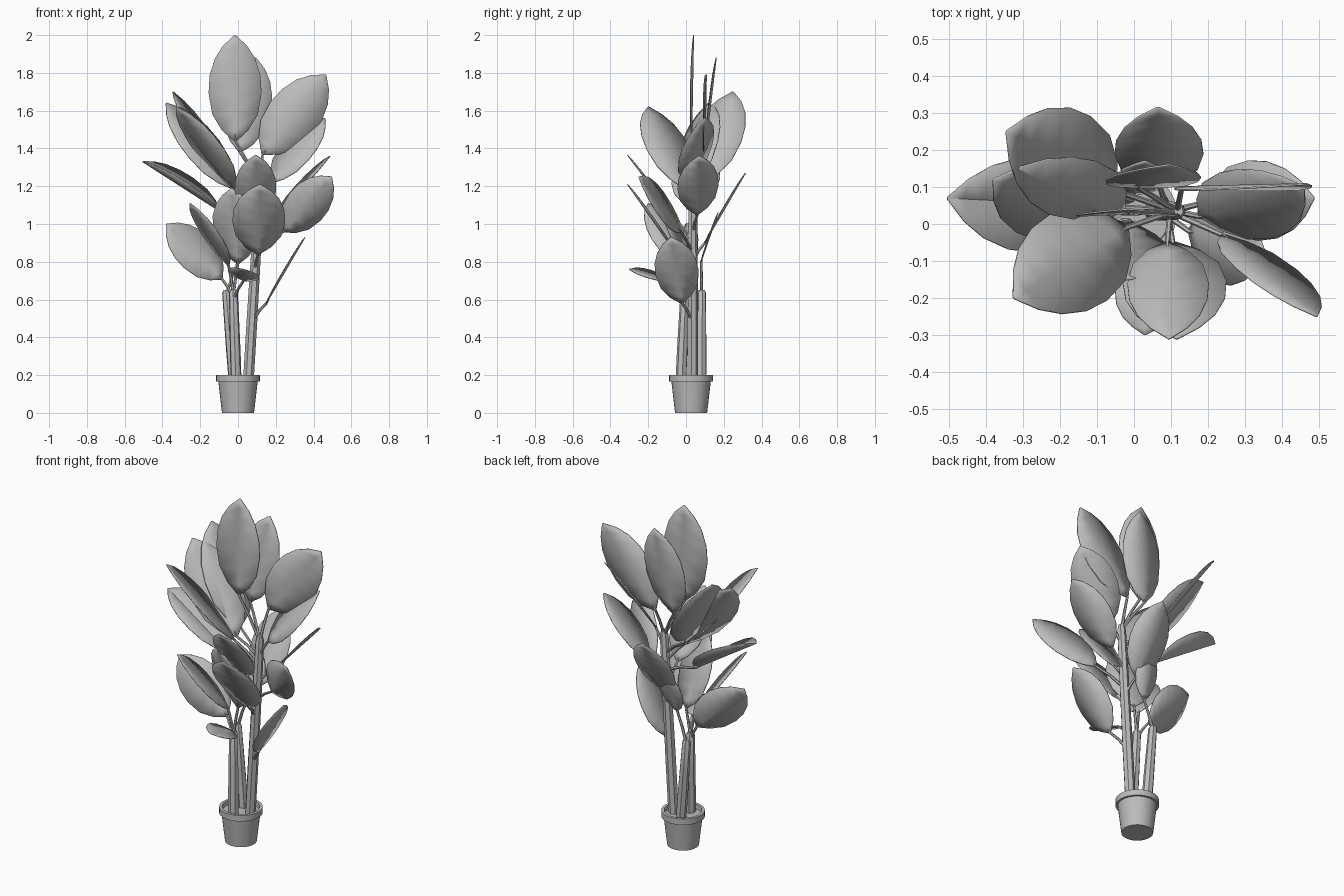
import bpy, bmesh, math
from mathutils import Vector

if "Cube" in bpy.data.objects:
    bpy.data.objects.remove(bpy.data.objects["Cube"])

grey = bpy.data.materials.new("plain grey")
grey.use_nodes = True
grey.diffuse_color = (0.5, 0.5, 0.5, 1)
grey.node_tree.nodes["Principled BSDF"].inputs["Base Color"].default_value = grey.diffuse_color
parts = []


def finish(name, bm):
    """Turn a bmesh into a named object with the shared material."""
    bmesh.ops.recalc_face_normals(bm, faces=bm.faces)
    mesh = bpy.data.meshes.new(name)
    bm.to_mesh(mesh)
    bm.free()
    mesh.materials.append(grey)
    obj = bpy.data.objects.new(name, mesh)
    bpy.context.scene.collection.objects.link(obj)
    parts.append(obj)
    return obj


def skin(bm, rings):
    """Bridge rings of equal size and close both ends."""
    for low, high in zip(rings, rings[1:]):
        for i in range(len(low)):
            j = (i + 1) % len(low)
            bm.faces.new((low[i], low[j], high[j], high[i]))
    bm.faces.new(rings[0][::-1])
    bm.faces.new(rings[-1])


def tube(name, points, radii, sides):
    """Sweep a polygon along a path."""
    points = [Vector(p) for p in points]
    bm = bmesh.new()
    turn = (points[-1] - points[0]).to_track_quat("Z", "Y")
    rings = []
    for point, radius in zip(points, radii):
        ring = []
        for i in range(sides):
            angle = math.tau * i / sides
            offset = turn @ Vector((math.cos(angle), math.sin(angle), 0))
            ring.append(bm.verts.new(point + offset * radius))
        rings.append(ring)
    skin(bm, rings)
    return finish(name, bm)


def leaf(name, base, tip, width, facing, trunk, height, fold=.08):
    """Folded oval blade and the stalk joining it to a trunk."""
    base, tip = Vector(base), Vector(tip)
    along = tip - base
    across = along.cross(Vector(facing)).normalized()
    up = across.cross(along).normalized()
    bm = bmesh.new()
    outline = ((0, .06), (.1, .5), (.25, .86), (.45, 1), (.62, .96),
               (.78, .76), (.9, .45), (1, .02))
    rows = []
    for t, spread in outline:
        half = spread * width / 2
        centre = base + along * t
        rows.append([bm.verts.new(centre + across * half * s + up * abs(s) * half * fold)
                     for s in (-1, 0, 1)])
    for low, high in zip(rows, rows[1:]):
        for i in (0, 1):
            bm.faces.new((low[i], low[i + 1], high[i + 1], high[i]))
    blade = finish(name, bm)
    solid = blade.modifiers.new("thickness", "SOLIDIFY")
    solid.thickness = .005
    solid.offset = 0
    # Stalk
    bottom, top = trunks[trunk]
    start = bottom.lerp(top, (height - bottom.z) / (top.z - bottom.z))
    middle = start.lerp(base, .5) + Vector((0, 0, .01))
    tube(name + "_stalk", (start, middle, base, base + along * .07),
         (.009, .008, .007, .002), 6)


# Pot: lathed profile with a rim and a soil surface
profile = ((.085, 0), (.104, .165), (.116, .165), (.116, .2), (.1, .2), (.098, .175))
bm = bmesh.new()
rings = []
for radius, z in profile:
    rings.append([bm.verts.new((radius * math.cos(math.tau * i / 32),
                                .027 + radius * math.sin(math.tau * i / 32), z))
                  for i in range(32)])
skin(bm, rings)
finish("pot", bm)

# Trunks
trunks = {
    "tall": (Vector((.055, .035, .17)), Vector((.118, .035, 1.23))),
    "front": (Vector((-.01, -.026, .17)), Vector((-.025, -.005, .65))),
    "back": (Vector((-.022, .08, .17)), Vector((-.062, .083, .65))),
}
for key, (bottom, top) in trunks.items():
    steps = (0, .3, .6, .97, 1)
    tube(key + "_trunk", [bottom.lerp(top, t) for t in steps],
         (.029, .029, .027, .024, .016), 7)

# Crown leaves
leaf("crown_front_leaf", (-.015, .03, 1.44), (-.016, .04, 2), .28, (0, -1, 0), "tall", 1.2)
leaf("crown_back_leaf", (.01, .1, 1.38), (.095, .16, 1.88), .25, (0, -1, .1), "tall", 1.2)
leaf("crown_side_leaf", (.13, .1, 1.37), (.466, .108, 1.79), .28, (0, -1, 0), "tall", 1.2)

# Upper left-hand and right-hand leaves
leaf("upper_side_leaf", (.18, .02, 1.22), (.46, .1, 1.56), .24, (-.4, -.6, .6), "tall", 1.1)
leaf("middle_side_leaf", (.2, .06, 1.05), (.487, .07, 1.36), .22, (-.65, -.15, .7), "tall", .95)
leaf("outer_back_leaf", (-.05, .09, 1.22), (-.345, .25, 1.7), .29, (.8, -.3, .6), "tall", 1.1)
leaf("outer_middle_leaf", (-.03, .03, 1.19), (-.38, .12, 1.64), .28, (.55, -.65, .55), "tall", 1.1)
leaf("outer_front_leaf", (-.02, -.01, 1.19), (-.325, -.2, 1.62), .28, (.65, .45, .6), "tall", 1.05)
leaf("spreading_leaf", (-.1, .05, 1.07), (-.505, .07, 1.33), .26, (.5, -.15, .85), "tall", 1, .4)

# Leaves around the middle of the tall trunk
leaf("front_high_leaf", (.09, -.05, 1.02), (.095, -.31, 1.365), .22, (0, .8, .6), "tall", .9)
leaf("front_low_leaf", (.105, -.05, .84), (.116, -.31, 1.21), .28, (0, .8, .6), "tall", .75)
leaf("rear_leaf", (.07, .1, .9), (.065, .315, 1.27), .24, (0, -.8, .5), "tall", .8)
leaf("corner_leaf", (.24, -.03, .96), (.495, -.25, 1.25), .22, (.35, .85, .35), "tall", .85)
leaf("low_side_leaf", (.15, -.02, .58), (.355, -.08, .93), .23, (-.85, 0, .5), "tall", .48)

# Leaves of the two short trunks
leaf("short_inner_leaf", (0, 0, .79), (-.035, -.15, 1.19), .25, (.3, .9, .35), "front", .63)
leaf("short_outer_leaf", (-.085, .02, .71), (-.38, 0, 1), .24, (.35, -.85, .35), "front", .6)
leaf("short_front_leaf", (-.05, -.02, .78), (-.255, -.2, 1.11), .2, (.6, .3, .6), "front", .63)
leaf("short_flat_leaf", (.03, -.1, .7), (.03, -.3, .76), .17, (.25, .25, .93), "front", .6)
leaf("short_rear_leaf", (0, .08, .8), (.03, .17, 1.06), .14, (0, -.9, .3), "back", .63)

# Soft shading with crisp edges
bpy.ops.object.select_all(action="DESELECT")
for obj in parts:
    obj.select_set(True)
bpy.context.view_layer.objects.active = parts[0]
bpy.ops.object.shade_smooth_by_angle(angle=math.radians(30))
